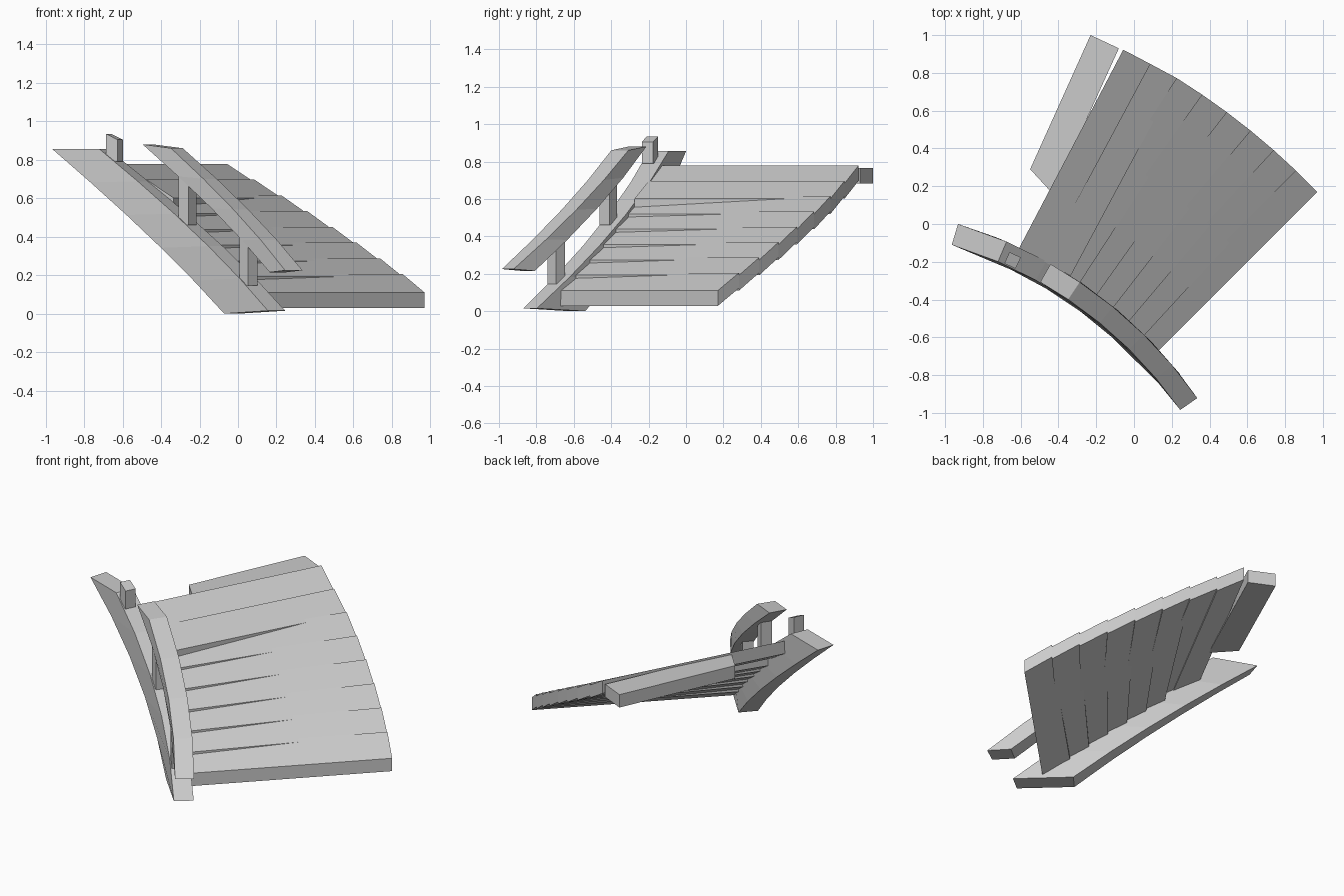
import bpy
import bmesh
from math import radians, cos, sin
from mathutils import Vector

cube = bpy.data.objects.get("Cube")
if cube:
    bpy.data.objects.remove(cube, do_unlink=True)

# One plain grey for everything
grey = bpy.data.materials.new("plain_grey")
grey.use_nodes = True
colour = (0.6, 0.6, 0.6, 1)
grey.diffuse_color = colour
grey.node_tree.nodes["Principled BSDF"].inputs["Base Color"].default_value = colour

AXIS = Vector((-1.615, -2.277, 0))   # centre of the curved stair
RADIUS = 2.32                        # radius of the stringer and handrail


def loft(name, rings):
    """Skin a row of four-cornered sections and cap both ends."""
    bm = bmesh.new()
    loops = [[bm.verts.new(p) for p in ring] for ring in rings]
    for a, b in zip(loops, loops[1:]):
        for i in range(4):
            j = (i + 1) % 4
            bm.faces.new((a[i], a[j], b[j], b[i]))
    bm.faces.new(loops[0][::-1])
    bm.faces.new(loops[-1])
    bmesh.ops.recalc_face_normals(bm, faces=bm.faces)
    mesh = bpy.data.meshes.new(name)
    bm.to_mesh(mesh)
    bm.free()
    mesh.materials.append(grey)
    ob = bpy.data.objects.new(name, mesh)
    bpy.context.collection.objects.link(ob)
    return ob


def polar(radius, angle, z):
    a = radians(angle)
    return AXIS + Vector((radius * cos(a), radius * sin(a), z))


def band(name, radius, width, bottom, top, segments):
    """Curved bar; bottom and top edges each run (angle, z) to (angle, z)."""
    inner, outer = radius - width / 2, radius + width / 2
    rings = []
    for i in range(segments + 1):
        t = i / segments
        (ba, bz), (ta, tz) = [
            [p + (q - p) * t for p, q in zip(*edge)] for edge in (bottom, top)]
        rings.append([polar(inner, ba, bz), polar(outer, ba, bz),
                      polar(outer, ta, tz), polar(inner, ta, tz)])
    return loft(name, rings)


def slab(name, corners, tops, thickness):
    """Plank from four plan corners, each with its own top height."""
    upper = [Vector((x, y, z)) for (x, y), z in zip(corners, tops)]
    drop = Vector((0, 0, thickness))
    return loft(name, [[p - drop for p in upper], upper])


# Sloping treads, each turned a little further than the last
LENGTH, DEPTH, RISE, STEP, THICK = 1.188, 0.16, 0.095, 0.082, 0.082
corner = Vector((0.97, 0.17))
for i, angle in enumerate((45, 47.4, 49.8, 52.2, 54.6, 57, 61.8, 62.3)):
    a = radians(angle)
    inward = Vector((-cos(a), -sin(a))) * LENGTH
    across = Vector((-sin(a), cos(a))) * DEPTH
    z = 0.11 + STEP * i
    slab(f"tread_{i + 1}",
         [corner, corner + across, corner + across + inward, corner + inward],
         [z, z + RISE, z + RISE, z], THICK)
    corner = corner + across

# Flat landing at the top
slab("landing", [(-0.08, 0.93), (-0.23, 1.0), (-0.55, 0.29), (-0.43, 0.16)],
     [0.765] * 4, THICK)

# Side stringer and handrail with level-cut ends
band("stringer", RADIUS, 0.115,
     [(47.0, 0), (73.3, 0.855)], [(38.5, 0.015), (66.7, 0.855)], 5)
band("handrail", RADIUS, 0.11,
     [(38.2, 0.215), (60.4, 0.88)], [(34.8, 0.225), (56.0, 0.86)], 4)

# Posts between the stringer and the handrail
HALF = 0.82
for i, (angle, low, high) in enumerate(
        ((43.5, 0.145, 0.4), (54, 0.46, 0.72), (65, 0.79, 0.92))):
    ends = (angle - HALF, angle + HALF)
    band(f"post_{i + 1}", 2.30, 0.066,
         [(e, low) for e in ends],
         [(ends[0], high - 0.015), (ends[1], high + 0.015)], 1)
